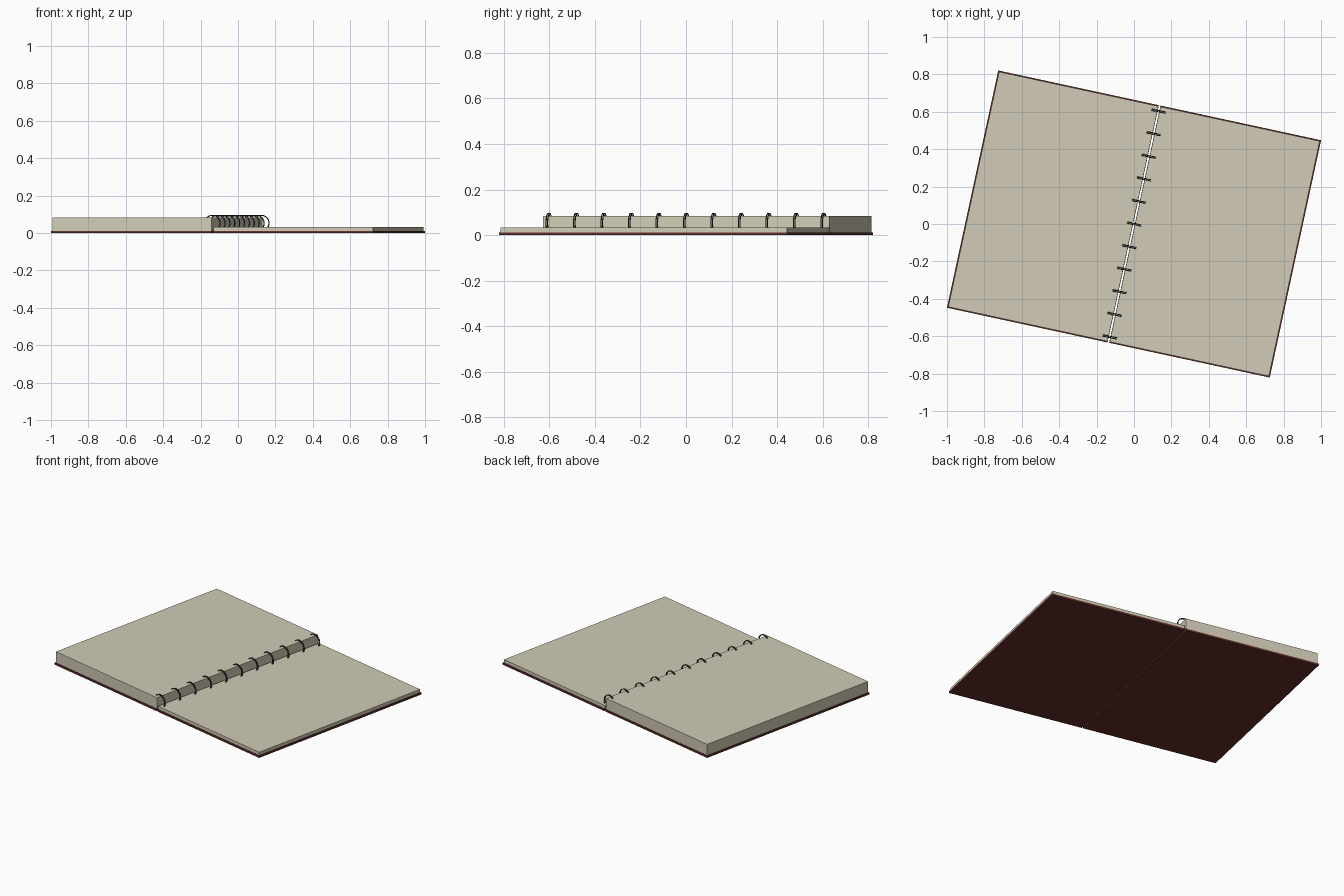
import bpy, math
from mathutils import Matrix

if "Cube" in bpy.data.objects:
    bpy.data.objects.remove(bpy.data.objects["Cube"])

TILT = Matrix.Rotation(math.radians(-12.2), 4, 'Z')   # whole book lies turned on the table
HALF_W, HALF_L, GAP = 0.883, 0.649, 0.0045
COVER_T, MARGIN = 0.012, 0.006


def material(name, rgb):
    m = bpy.data.materials.new(name)
    m.diffuse_color = (*rgb, 1)
    m.use_nodes = True
    m.node_tree.nodes["Principled BSDF"].inputs["Base Color"].default_value = m.diffuse_color
    return m


paper = material("cream paper", (0.64, 0.60, 0.465))
leather = material("dark red leather", (0.125, 0.03, 0.023))
wire = material("dark wire", (0.04, 0.04, 0.04))


def slab(name, x0, x1, half_y, z0, z1, mat):
    bpy.ops.mesh.primitive_cube_add(size=1)
    ob = bpy.context.object
    ob.name = name
    ob.data.transform(Matrix.Translation(((x0 + x1) / 2, 0, (z0 + z1) / 2))
                      @ Matrix.Diagonal((abs(x1 - x0), 2 * half_y, z1 - z0, 1)))
    ob.data.transform(TILT)
    ob.data.materials.append(mat)


# covers and page stacks, thick on the left and thin on the right
for side, s, top in (("left", -1, 0.084), ("right", 1, 0.033)):
    slab(side + "_cover", s * GAP, s * HALF_W, HALF_L, 0, COVER_T, leather)
    slab(side + "_pages", s * (GAP + 0.001), s * (HALF_W - MARGIN),
         HALF_L - MARGIN, COVER_T, top, paper)

# twin-wire binding rings along the spine
for i in range(11):
    for half, dy in (("a", -0.0035), ("b", 0.0035)):
        bpy.ops.mesh.primitive_torus_add(major_radius=0.042, minor_radius=0.0025,
                                         major_segments=32, minor_segments=8)
        ring = bpy.context.object
        ring.name = f"binding_ring_{i + 1}{half}"
        ring.data.transform(TILT @ Matrix.Translation((-0.006, (i - 5) * 0.1235 + dy, 0.053))
                            @ Matrix.Rotation(math.pi / 2, 4, 'X'))
        ring.data.materials.append(wire)
        bpy.ops.object.shade_smooth_by_angle()
